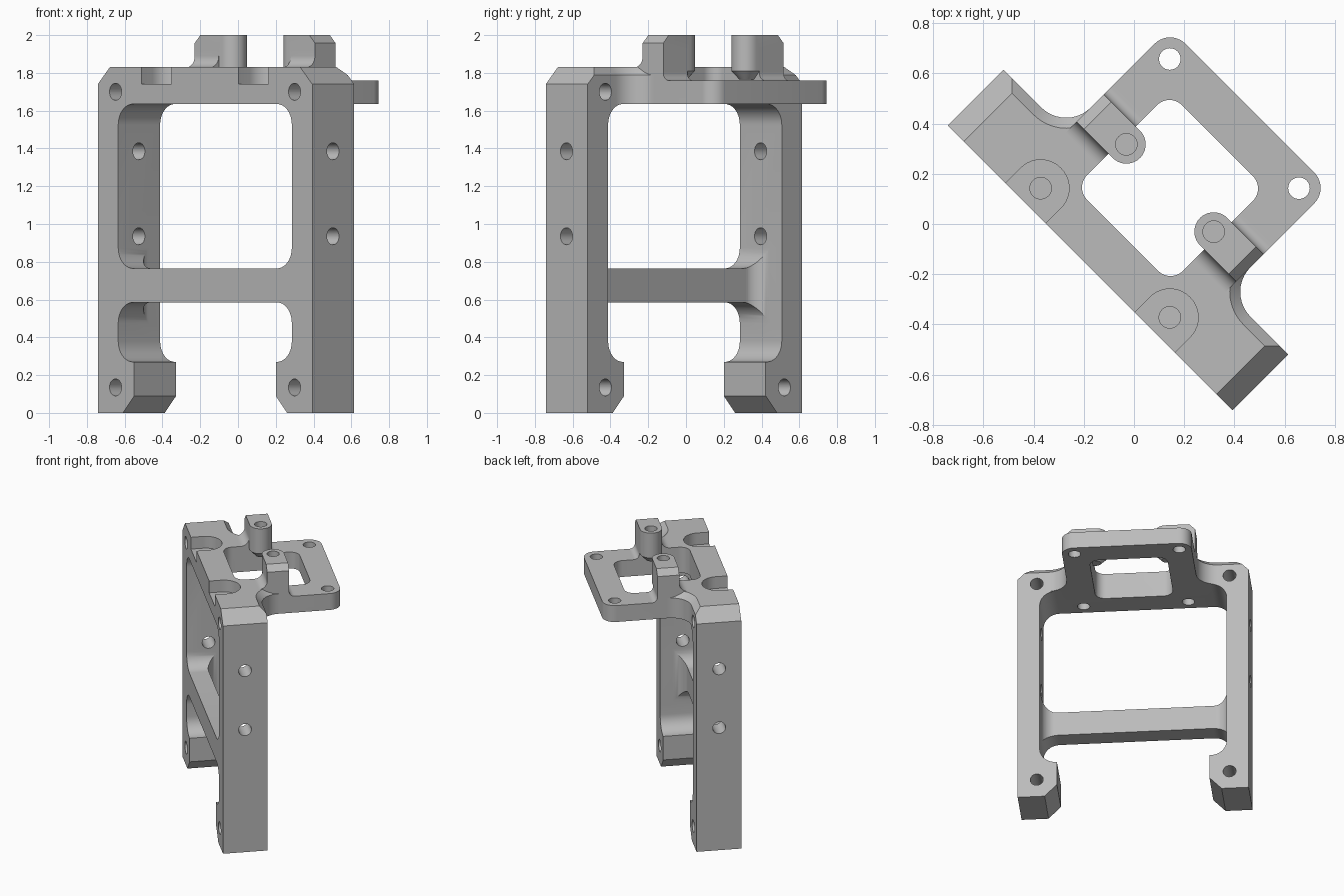
import bpy, bmesh
from math import sin, tan, pi, radians
from mathutils import Vector, Matrix

cube = bpy.data.objects.get("Cube")
if cube:
    bpy.data.objects.remove(cube, do_unlink=True)

grey = bpy.data.materials.new("machined_grey")
grey.use_nodes = True
COLOR = (0.5, 0.5, 0.5, 1)
grey.diffuse_color = COLOR
grey.node_tree.nodes["Principled BSDF"].inputs["Base Color"].default_value = COLOR

AXES = {"X": lambda a, b, t: (t, a, b),
        "Y": lambda a, b, t: (a, t, b),
        "Z": lambda a, b, t: (a, b, t)}


def rounded(points, steps=10):
    """Outline from (a, b) or (a, b, radius) corners."""
    out = []
    for i, corner in enumerate(points):
        p = Vector(corner[:2])
        if len(corner) == 2:
            out.append(p)
            continue
        r = corner[2]
        d1 = (Vector(points[i - 1][:2]) - p).normalized()
        d2 = (Vector(points[(i + 1) % len(points)][:2]) - p).normalized()
        ang = d1.angle(d2)
        c = p + (d1 + d2).normalized() * (r / sin(ang / 2))
        t = r / tan(ang / 2)
        v1, v2, w = p + d1 * t - c, p + d2 * t - c, pi - ang
        for k in range(steps + 1):
            f = k / steps
            out.append(c + (v1 * sin((1 - f) * w) + v2 * sin(f * w)) / sin(w))
    return out


def mirrored(half):
    return half + [(-p[0], *p[1:]) for p in reversed(half)]


def loft(name, rings, axis="Z"):
    """Solid through (outline, level) rings with equal vertex counts."""
    bm = bmesh.new()
    loops = [[bm.verts.new(AXES[axis](p[0], p[1], t)) for p in ring] for ring, t in rings]
    n = len(loops[0])
    bm.faces.new(loops[0])
    bm.faces.new(loops[-1])
    for lo, hi in zip(loops, loops[1:]):
        for i in range(n):
            j = (i + 1) % n
            bm.faces.new((lo[i], lo[j], hi[j], hi[i]))
    bmesh.ops.recalc_face_normals(bm, faces=bm.faces)
    mesh = bpy.data.meshes.new(name)
    bm.to_mesh(mesh)
    bm.free()
    mesh.materials.append(grey)
    ob = bpy.data.objects.new(name, mesh)
    bpy.context.collection.objects.link(ob)
    return ob


def prism(name, corners, lo, hi, axis):
    ring = rounded(corners)
    return loft(name, [(ring, lo), (ring, hi)], axis)


def drill(a, b, r, lo, hi, axis):
    q = [(a - r, b - r, r * .999), (a + r, b - r, r * .999),
         (a + r, b + r, r * .999), (a - r, b + r, r * .999)]
    return prism("drill", q, lo, hi, axis)


def combine(target, other, operation):
    bpy.context.view_layer.objects.active = target
    mod = target.modifiers.new("combine", "BOOLEAN")
    mod.operation, mod.object, mod.solver = operation, other, "EXACT"
    bpy.ops.object.modifier_apply(modifier=mod.name)
    bpy.data.objects.remove(other, do_unlink=True)


def cut(target, other):
    combine(target, other, "DIFFERENCE")


def join(target, other):
    combine(target, other, "UNION")


FRONT, BACK, TOP, UNDER, DECK = -.247, .067, 1.83, 1.635, 1.76
LEG, OUT, R, BEVEL = .65, .803, .11, .042

# Upright frame with hooked feet
bracket = prism("bracket", mirrored([
    (LEG, .585, R), (LEG, .27, R), (.53, .27), (.53, .09), (.615, 0),
    (OUT, 0), (OUT, 1.74), (.713, TOP)]), FRONT, BACK, "Y")
cut(bracket, prism("opening", mirrored([(LEG, .765, R), (LEG, UNDER, R)]), -.4, .3, "Y"))

# Cross bar is thinner than the legs, blended into them
cut(bracket, prism("bar_relief", mirrored([(LEG, -.11, .09), (LEG, .3)]), .45, .95, "Z"))

# Bevel along the rear top edge
cut(bracket, prism("rear_bevel", [(BACK - BEVEL - .02, TOP + .02), (BACK + .02, TOP - BEVEL - .02),
                                  (BACK + .02, TOP + .02)], -1, 1, "X"))


# Shoulder sweeping from the frame into the deck
def shoulder_ring(i):
    return rounded(mirrored([(.62, -.1), (.62, BACK - i),
                             (.45 - i, BACK - i, .14 + i), (.45 - i, .217)]))


join(bracket, loft("shoulder", [(shoulder_ring(0), UNDER), (shoulder_ring(0), TOP - BEVEL),
                                (shoulder_ring(BEVEL), TOP)]))

# Rear deck and its window
join(bracket, prism("deck", mirrored([(.45, -.05), (.45, .653, .087)]), UNDER, DECK, "Z"))
cut(bracket, prism("window", mirrored([(.27, -.064, .07), (.27, .47, .07)]), 1.5, 1.95, "Z"))


# Posts overhanging the window, with filleted roots
def post_ring(s, h):
    return rounded([(s * .45, .203 - h), (s * (.246 - h), .203 - h, h * .999),
                    (s * (.246 - h), .203 + h, h * .999), (s * .45, .203 + h)])


for s in (1, -1):
    post = loft("post", [(post_ring(s, .035), 1.765), (post_ring(s, .077), 1.81),
                         (post_ring(s, .077), 2)])
    cut(post, prism("post_bevel", [(s * .398, 2.01), (s * .46, 1.948), (s * .46, 2.01)],
                    0, .4, "Y"))
    root = prism("post_root", [(.05, 1.7), (.05, TOP), (.126, TOP, .06), (.126, 1.92),
                               (.28, 1.92), (.28, DECK, .04), (.33, DECK), (.33, 1.7)],
                 s * .27, s * .45, "X")
    join(bracket, root)
    join(bracket, post)
    cut(bracket, drill(s * .246, .203, .043, 1.84, 2.1, "Z"))

    # Deck holes, and counterbored holes open to the front
    cut(bracket, drill(s * .364, .566, .043, 1.5, 1.9, "Z"))
    cut(bracket, drill(s * .364, -.162, .043, 1.5, 1.9, "Z"))
    cut(bracket, prism("counterbore", [
        (s * .364 - .113, -.4), (s * .364 - .113, -.049, .1125),
        (s * .364 + .113, -.049, .1125), (s * .364 + .113, -.4)], 1.74, 1.9, "Z"))

    # Leg holes: front to back, and sideways
    for z in (.135, 1.7):
        cut(bracket, drill(s * .67, z, .045, -.4, .3, "Y"))
    for z in (.935, 1.385):
        cut(bracket, drill(-.092, z, .045, s * .56, s * .9, "X"))

# Turn the bracket into its diagonal stance
bracket.data.transform(Matrix.Rotation(radians(-45), 4, "Z"))
bpy.ops.object.select_all(action="DESELECT")
bracket.select_set(True)
bpy.context.view_layer.objects.active = bracket
bpy.ops.object.shade_smooth_by_angle(angle=radians(30))
